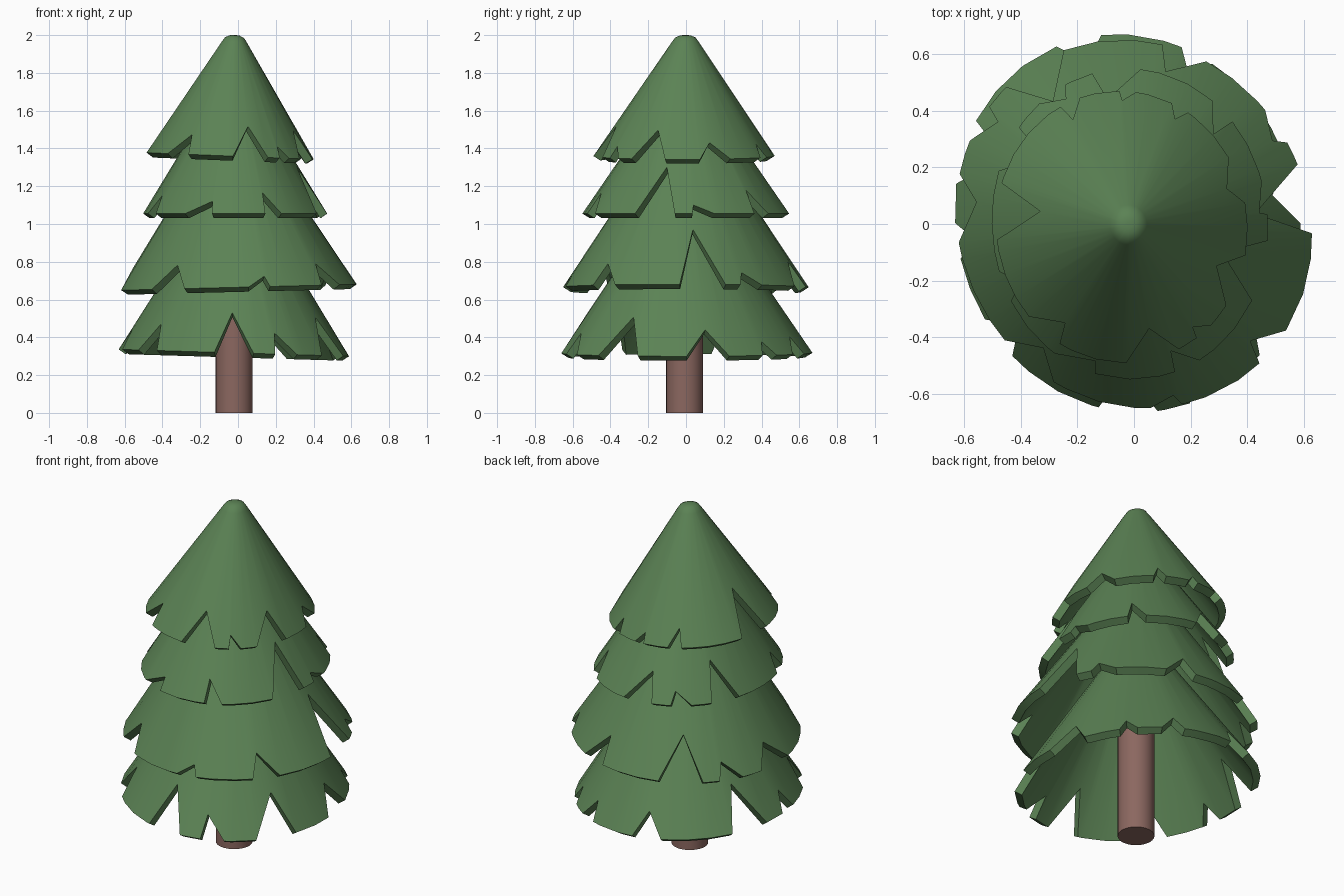
import bpy, bmesh, math

if "Cube" in bpy.data.objects:
    bpy.data.objects.remove(bpy.data.objects["Cube"])

def material(name, rgb):
    m = bpy.data.materials.new(name)
    m.diffuse_color = (*rgb, 1)
    m.use_nodes = True
    m.node_tree.nodes["Principled BSDF"].inputs["Base Color"].default_value = m.diffuse_color
    return m

GREEN = material("needle green", (0.105, 0.225, 0.09))
BROWN = material("bark brown", (0.26, 0.137, 0.117))
THICK = 0.045
AXIS = (-0.018, -0.003)

def finish(bm, name, mat):
    bmesh.ops.recalc_face_normals(bm, faces=bm.faces)
    me = bpy.data.meshes.new(name)
    bm.to_mesh(me)
    bm.free()
    me.materials.append(mat)
    me.shade_smooth()
    me.set_sharp_from_angle(angle=math.radians(30))
    bpy.context.collection.objects.link(bpy.data.objects.new(name, me))

def columns(rim_z, notches):
    """Sorted (angle, edge height) pairs: regular steps plus three points per notch."""
    cols = []
    for a0, a1, a2, z in notches:
        cols += [(a0, rim_z), (a1, z), (a2, rim_z)]
    for i in range(32):
        a = i * 11.25 - 180
        if all(not (n[0] - 2 < a + k < n[2] + 2) for n in notches for k in (0, 360)):
            cols.append((a, rim_z))
    return sorted(((a + 180) % 360, z) for a, z in cols)

def tier(name, profile, centre, oval, tilt, notches):
    """Hollow cone shell with V notches; profile is (radius, z) from rim to top.
    oval is (amount, direction of the long axis)."""
    (r0, z0), (r1, z1) = profile[:2]
    slope = (r0 - r1) / (z1 - z0)
    n = math.hypot(1, slope)
    dr, dz = THICK / n, THICK * slope / n
    ztop = profile[-1][1]
    bm = bmesh.new()

    def vert(a, r, z):
        f = (ztop - z) / (ztop - z0)          # lean of the cone axis
        cx = AXIS[0] + (centre[0] - AXIS[0]) * f
        cy = AXIS[1] + (centre[1] - AXIS[1]) * f
        t = math.radians(a - 180)
        r *= 1 + oval[0] * math.cos(2 * (t - math.radians(oval[1])))
        x = r * math.cos(t)
        return bm.verts.new((cx + x, cy + r * math.sin(t), z + tilt * x))

    outer, inner = [], []
    for a, z in columns(z0, notches):
        pts = [(r0 - slope * (z - z0), z)] + profile[1:]
        outer.append([vert(a, r, h) for r, h in pts])
        inner.append([vert(a, max(r - dr, 0.008), h - dz) for r, h in pts])
    count = len(outer)
    for i in range(count):
        j = (i + 1) % count
        for s in (outer, inner):
            for k in range(len(profile) - 1):
                bm.faces.new((s[i][k], s[j][k], s[j][k + 1], s[i][k + 1]))
        bm.faces.new((outer[i][0], outer[j][0], inner[j][0], inner[i][0]))
    for s in (outer, inner):
        bm.faces.new([c[-1] for c in s])
    finish(bm, name, GREEN)

# Branch tiers, notches are (start, apex, end angle, apex height)
tier("top_tier",
     [(0.462, 1.36), (0.068, 1.965), (0.052, 1.987), (0.028, 1.998), (0.01, 2.0)],
     (-0.043, -0.01), (0.04, 98), -0.04,
     [(-136, -121, -118, 1.465), (-88, -76, -65, 1.52), (-56, -55, -48, 1.42),
      (-37, -23, -13, 1.51), (11, 20, 33, 1.445), (60, 64, 68, 1.43),
      (84, 90, 91, 1.41), (108, 115, 117, 1.45), (160, 170, 186, 1.59)])
tier("upper_tier",
     [(0.518, 1.055), (0.06, 1.76)],
     (-0.015, 0.0), (0.06, 95), 0.0,
     [(-160, -152, -147, 1.15), (-120, -104, -103, 1.12), (-73, -72, -63, 1.165),
      (-32, -17, -7, 1.30), (4, 5, 18, 1.10), (45, 47, 56, 1.18),
      (86, 100, 104, 1.20), (115, 117, 127, 1.12), (139, 142, 158, 1.25)])
tier("lower_tier",
     [(0.638, 0.665), (0.06, 1.555)],
     (0.0, 0.0), (0.04, -58), 0.025,
     [(-138, -126, -117, 0.79), (-85, -77, -75, 0.72), (-48, -45, -35, 0.78),
      (-3, 5, 20, 0.96), (28, 31, 41, 0.73), (66, 78, 81, 0.80),
      (112, 123, 133, 0.88), (141, 143, 153, 0.75), (164, 172, 186, 0.78)])
tier("bottom_tier",
     [(0.638, 0.318), (0.06, 1.21)],
     (-0.022, 0.003), (0.055, -72), -0.03,
     [(-146, -137, -131, 0.46), (-99, -91, -81, 0.53), (-71, -69, -60, 0.43),
      (-45, -33, -24, 0.52), (0, 11, 22, 0.455), (41, 44, 50, 0.39),
      (62, 69, 73, 0.41), (98, 104, 112, 0.44), (146, 152, 167, 0.54),
      (180, 186, 192, 0.42)])

# Trunk
bm = bmesh.new()
bmesh.ops.create_cone(bm, cap_ends=True, segments=32, radius1=0.098, radius2=0.098, depth=0.95)
bmesh.ops.translate(bm, verts=bm.verts, vec=(-0.02, -0.007, 0.475))
finish(bm, "trunk", BROWN)
